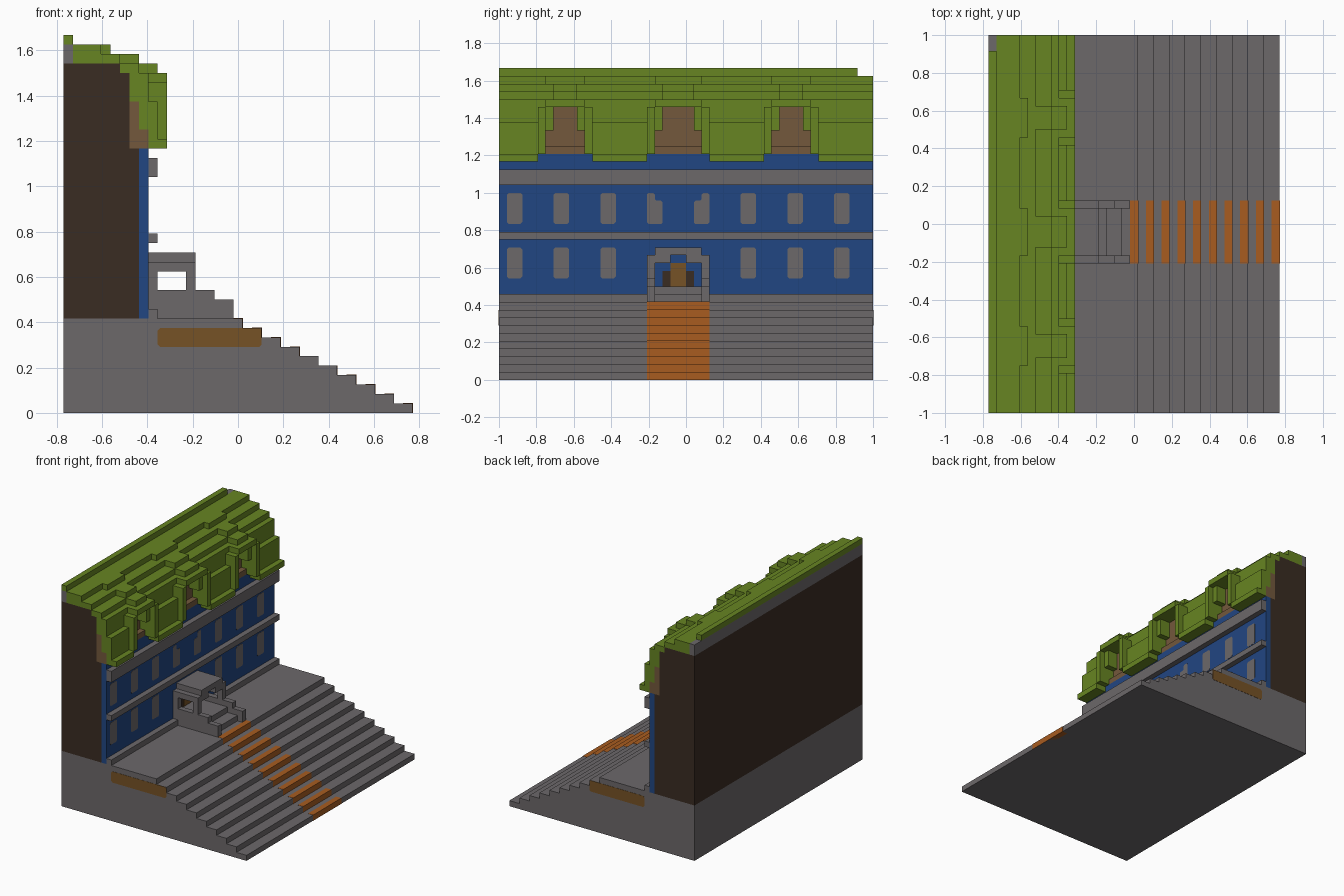
import bpy
import bmesh
from mathutils import Vector

cube = bpy.data.objects.get("Cube")
if cube:
    bpy.data.objects.remove(cube, do_unlink=True)

U = 1 / 24          # edge of one building block
W, D = 37, 48       # footprint in blocks
E = 0.04            # thickness of painted plates, in blocks


def material(name, rgb):
    lin = [(c / 255 / 12.92) if c < 10 else ((c / 255 + 0.055) / 1.055) ** 2.4 for c in rgb]
    m = bpy.data.materials.new(name)
    m.use_nodes = True
    m.diffuse_color = (*lin, 1)
    m.node_tree.nodes["Principled BSDF"].inputs["Base Color"].default_value = (*lin, 1)
    return m


STONE = material("grey stone", (108, 104, 106))
BLUE = material("blue wall", (33, 70, 130))
DARK = material("dark rock", (58, 44, 34))
TAN = material("tan earth", (115, 88, 60))
LEAF = material("green leaves", (103, 133, 34))
ORANGE = material("orange carpet", (168, 92, 32))
OCHRE = material("ochre", (118, 82, 38))


def world(p):
    return Vector(((p[0] - W / 2) * U, (p[1] - D / 2) * U, p[2] * U))


def prism(bm, points, axis, lo, hi):
    """Extrude a flat outline along x (axis 0) or y (axis 1)."""
    def at(p, t):
        return world((t, p[0], p[1]) if axis == 0 else (p[0], t, p[1]))
    a = [bm.verts.new(at(p, lo)) for p in points]
    b = [bm.verts.new(at(p, hi)) for p in points]
    bm.faces.new(a)
    bm.faces.new(b[::-1])
    for i in range(len(a)):
        j = (i + 1) % len(a)
        bm.faces.new((a[i], b[i], b[j], a[j]))


def build(name, mat, prisms):
    bm = bmesh.new()
    for args in prisms:
        prism(bm, *args)
    bmesh.ops.recalc_face_normals(bm, faces=bm.faces[:])
    mesh = bpy.data.meshes.new(name)
    bm.to_mesh(mesh)
    bm.free()
    mesh.materials.append(mat)
    ob = bpy.data.objects.new(name, mesh)
    bpy.context.scene.collection.objects.link(ob)
    return ob


def box(x0, x1, y0, y1, z0, z1):
    return ([(x0, z0), (x1, z0), (x1, z1), (x0, z1)], 1, y0, y1)


def rounded(a0, a1, b0, b1, c=0.25):
    """Rectangle outline with clipped corners."""
    return [(a0 + c, b0), (a1 - c, b0), (a1, b0 + c), (a1, b1 - c),
            (a1 - c, b1), (a0 + c, b1), (a0, b1 - c), (a0, b0 + c)]


# Stepped base
profile = [(0, 0), (W, 0)]
for n in range(9):
    profile += [(W - 2 * n, n + 1), (W - 2 * n - 2, n + 1)]
profile += [(19, 10), (0, 10)]
build("stair_base", STONE, [(profile, 1, 0, D)])

# Carpet on the nose of every step
build("stair_carpet", ORANGE,
      [box(36 - 2 * n, W - 2 * n + E, 19, 27, n, n + 1 + E) for n in range(10)])

# Painted patches on both ends of the base
patch = rounded(10, 21, 7, 9)
build("side_patches", OCHRE, [(patch, 1, -E, 0), (patch, 1, D, D + E)])

# Arches as (outer, lower, upper) y ranges, and the stretches between them
arches = [(5, 12), (19, 27), (34, 41)]
gaps = [(0, 5), (12, 19), (27, 34), (41, D)]

# Rock behind the facade, with its stone cap
build("rock_mass", DARK, [box(0, 8, 0, D, 10, 28), box(0, 7, 0, D, 28, 36),
                          box(0, 6, 0, D, 36, 37)])
build("back_cap", STONE, [box(0, 1, 0, D, 37, 39)])

# Blue facade
build("facade", BLUE, [box(8, 9, 0, D, 10, 28)] + [box(8, 9, a, b, 28, 29) for a, b in arches])

# Earth under the leaves
earth = [box(7, 8, a, b, 28, 33) for a, b in gaps]
earth += [box(8, 9, a, b, 28, 30) for a, b in gaps]
for a, b in arches:
    earth += [box(7, 8, a, b, 28, 35), box(8, 9, a, b, 29, 30)]
build("earth_face", TAN, earth)

# Stone bands
build("facade_bands", STONE, [box(9, 10, 0, D, lo, hi) for lo, hi in ((10, 11), (18, 19), (25, 27))])

# Windows, the two over the porch having a notched corner
windows = []
for y in range(1, D, 6):
    if y in (19, 25):
        s, m = (y, 1) if y == 19 else (y + 2, -1)
        outline = [(s, 20.2), (s + m * 0.2, 20), (s + m * 1.8, 20), (s + m * 2, 20.2),
                   (s + m * 2, 22.8), (s + m * 1.8, 23), (s + m * 1.2, 23),
                   (s + m, 23.2), (s + m, 23.8), (s + m * 0.8, 24),
                   (s + m * 0.2, 24), (s, 23.8)]
        windows.append((outline, 0, 9, 9 + E))
    else:
        for z in (13, 20):
            windows.append((rounded(y, y + 2, z, z + 4), 0, 9, 9 + E))
build("windows", STONE, windows)

# Door
build("door_frame", DARK, [box(9, 9 + E, 21, 25, 12, 14)])
build("door", OCHRE, [box(9, 9 + 2 * E, 22, 24, 12, 15)])

# Porch: inner steps, side rails, pierced walls, split lintel and roof
porch = [box(9, 15, 20, 26, 10, 12), box(15, 17, 20, 26, 10, 11)]
for y in (19, 26):
    porch += [box(9, 16, y, y + 1, 10, 13), box(16, 18, y, y + 1, 10, 12),
              box(9, 10, y, y + 1, 13, 15), box(13, 14, y, y + 1, 13, 15)]
porch += [box(9, 14, 19, 22, 15, 16), box(9, 14, 24, 27, 15, 16),
          box(9, 14, 20, 26, 16, 17)]
build("porch", STONE, porch)

# Leaf canopy: stepped top, then hanging curtains
leaves = [box(0, 1, 0, 46, 39, 40), box(1, 4, 0, D, 38, 39), box(1, 6, 0, D, 37, 38),
          box(6, 8, 0, D, 36, 37), box(7, 9, 0, D, 35, 36)]
for a, b in gaps:
    leaves += [box(9, 11, a, b, 28, 29), box(9, 10, a, b, 29, 33),
               box(8, 9, a, b, 30, 35), box(7, 8, a, b, 33, 35)]
# Leaf hood and stepped legs around each arch
for a, b in arches:
    for y0, y1, y2 in ((a, a + 1, a + 2), (b - 1, b, b - 2)):
        leaves.append(box(8, 11, y0, y1, 30, 35))
        leaves.append(box(9, 11, y0, y1, 29, 30))
        inner = min(y2, y2 + 1) - 1 if y0 == a else y2
        leaves.append(box(8, 10, inner, inner + 1, 32, 35))
    leaves += [box(9, 11, a + 1, b - 1, 35, 36), box(8, 10, a + 2, b - 2, 36, 37),
               box(6, 8, a + 2, b - 2, 37, 38), box(4, 5, a + 1, b - 1, 38, 39)]
build("leaf_canopy", LEAF, leaves)
